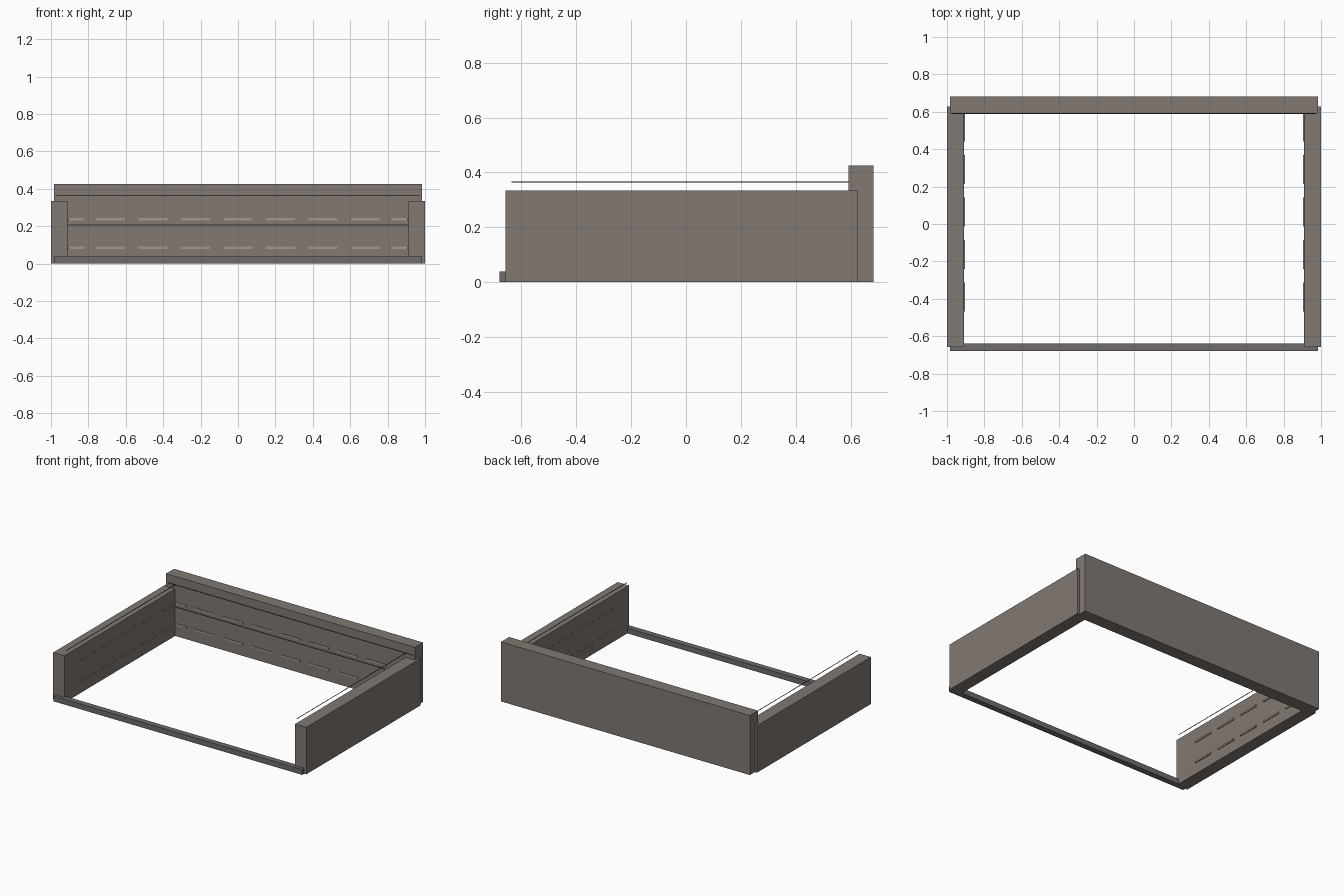
import bpy, bmesh
from mathutils import Matrix, Vector

if "Cube" in bpy.data.objects:
    bpy.data.objects.remove(bpy.data.objects["Cube"])


def material(name, color):
    m = bpy.data.materials.new(name)
    m.diffuse_color = (*color, 1)
    m.use_nodes = True
    m.node_tree.nodes["Principled BSDF"].inputs["Base Color"].default_value = m.diffuse_color
    return m


CLAY = material("warm_grey", (0.22, 0.19, 0.17))
KERB = material("cool_grey", (0.16, 0.145, 0.15))
PALE = material("pale_mortar", (0.36, 0.32, 0.25))
DARK = material("dark_line", (0.04, 0.035, 0.035))


def boxes(name, spans, mat):
    """One object made of boxes given as ((x0, x1), (y0, y1), (z0, z1))."""
    bm = bmesh.new()
    for s in spans:
        size = [b - a for a, b in s]
        mid = Vector([(a + b) / 2 for a, b in s])
        bmesh.ops.create_cube(bm, size=1, matrix=Matrix.Translation(mid) @ Matrix.Diagonal((*size, 1)))
    mesh = bpy.data.meshes.new(name)
    bm.to_mesh(mesh)
    bm.free()
    mesh.materials.append(mat)
    ob = bpy.data.objects.new(name, mesh)
    bpy.context.collection.objects.link(ob)
    return ob


def mirror_x(ob):
    ob.modifiers.new("mirror", 'MIRROR').use_axis[0] = True


W, PERIOD, DASH = 0.983, 0.227, 0.156

# Walls and low front kerb
boxes("back_wall", [((-W, W), (0.592, 0.683), (0, 0.425))], CLAY)
boxes("front_kerb", [((-W, W), (-0.68, -0.639), (0, 0.038))], KERB)
mirror_x(boxes("side_wall", [((0.911, 1.0), (-0.658, 0.628), (0, 0.335))], CLAY))

# Raised dashes in two rows on the inner faces
rows = [(z - 0.006, z + 0.006) for z in (0.085, 0.237)]
boxes("back_dashes", [((k * PERIOD - DASH / 2, k * PERIOD + DASH / 2), (0.588, 0.594), z)
                      for k in range(-3, 4) for z in rows]
      + [((s * 0.866 - 0.045, s * 0.866 + 0.045), (0.588, 0.594), z) for s in (-1, 1) for z in rows], PALE)
mirror_x(boxes("side_dashes", [((0.904, 0.913), (y - DASH / 2, y + DASH / 2), z)
                               for y in [0.518 - PERIOD * k for k in range(5)] for z in rows], PALE))

# Thin horizontal lines on the back wall and above the side walls
boxes("back_lines", [((-0.912, 0.912), (0.589, 0.594), (0.205, 0.209)),
                     ((-0.97, 0.97), (0.589, 0.594), (0.363, 0.367))], DARK)
mirror_x(boxes("side_wire", [((0.909, 0.912), (-0.636, 0.592), (0.3635, 0.3665))], DARK))
